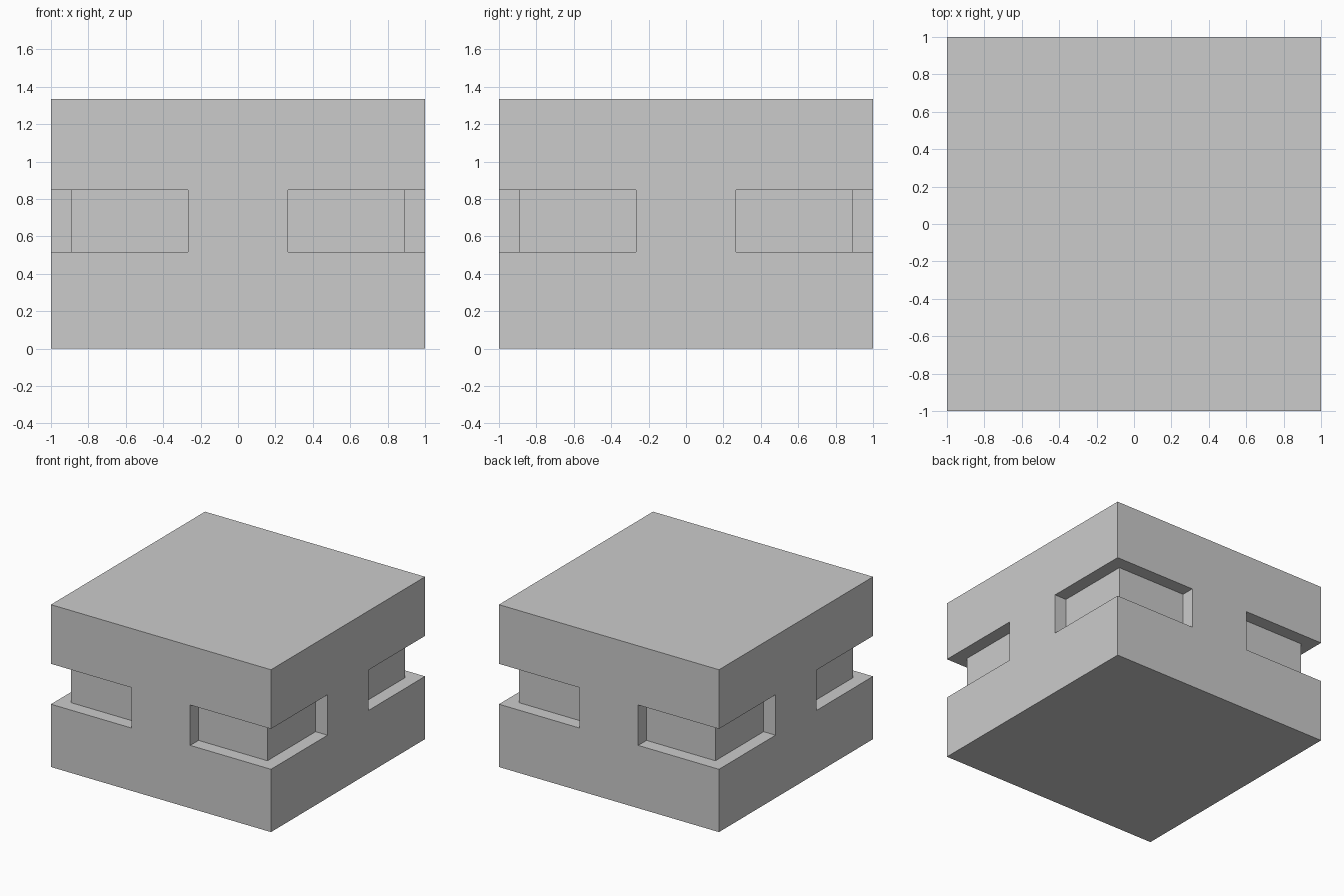
import bpy, bmesh
from math import pi
from mathutils import Matrix, Vector

if "Cube" in bpy.data.objects:
    bpy.data.objects.remove(bpy.data.objects["Cube"])

HEIGHT = 1.334
Z0, Z1 = 0.516, 0.848        # groove bottom and top
INNER, START = 0.892, 0.266  # groove floor, and where it starts along each side
OUT = 1.2                    # cutter overshoot


def make_object(name, bm):
    bmesh.ops.recalc_face_normals(bm, faces=bm.faces)
    mesh = bpy.data.meshes.new(name)
    bm.to_mesh(mesh)
    bm.free()
    obj = bpy.data.objects.new(name, mesh)
    bpy.context.collection.objects.link(obj)
    return obj


# Main block
bm = bmesh.new()
bmesh.ops.create_cube(bm, size=1, matrix=Matrix.Translation((0, 0, HEIGHT / 2))
                      @ Matrix.Diagonal((2, 2, HEIGHT, 1)))
block = make_object("block", bm)

# L-shaped cutter repeated at the four corners
profile = [(START, INNER), (INNER, INNER), (INNER, START),
           (OUT, START), (OUT, OUT), (START, OUT)]
bm = bmesh.new()
for i in range(4):
    turn = Matrix.Rotation(i * pi / 2, 4, 'Z')
    face = bm.faces.new([bm.verts.new(turn @ Vector((x, y, Z0))) for x, y in profile])
    ext = bmesh.ops.extrude_face_region(bm, geom=[face], use_keep_orig=True)
    top = [v for v in ext["geom"] if isinstance(v, bmesh.types.BMVert)]
    bmesh.ops.translate(bm, verts=top, vec=(0, 0, Z1 - Z0))
cutter = make_object("corner_groove_cutter", bm)
cutter.hide_render = True

# Cut the grooves and discard the cutter
mod = block.modifiers.new("corner_grooves", 'BOOLEAN')
mod.operation = 'DIFFERENCE'
mod.solver = 'EXACT'
mod.object = cutter
bpy.context.view_layer.objects.active = block
block.select_set(True)
bpy.ops.object.modifier_apply(modifier=mod.name)
bpy.data.objects.remove(cutter)
